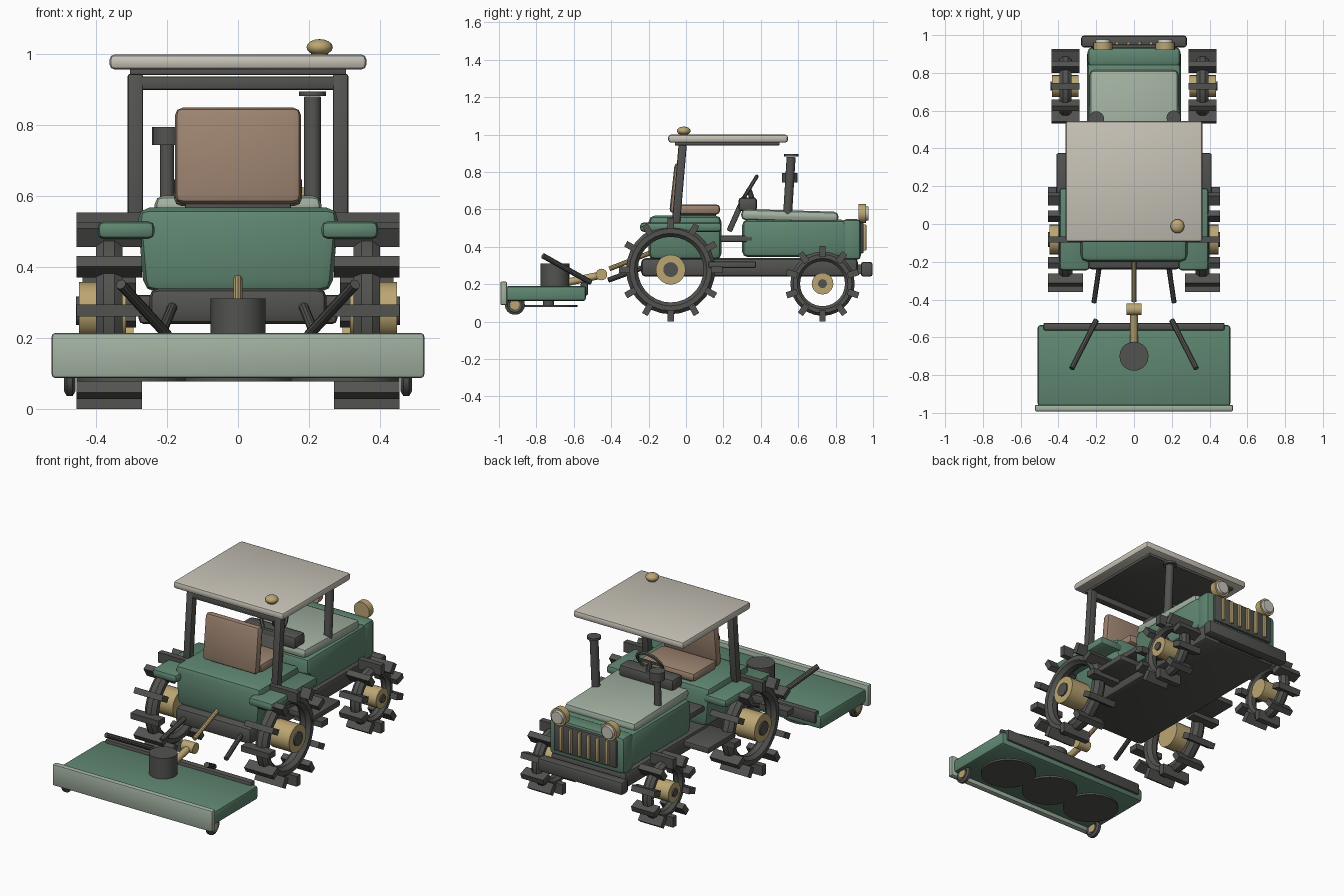
import bpy, bmesh, math
from mathutils import Vector, Matrix

if "Cube" in bpy.data.objects:
    bpy.data.objects.remove(bpy.data.objects["Cube"])


def material(name, rgb):
    m = bpy.data.materials.new(name)
    m.diffuse_color = (*rgb, 1)
    m.use_nodes = True
    m.node_tree.nodes["Principled BSDF"].inputs["Base Color"].default_value = m.diffuse_color
    return m


GREEN = material("green paint", (0.115, 0.24, 0.165))
PALE = material("pale green", (0.36, 0.44, 0.355))
DARK = material("dark grey", (0.085, 0.085, 0.08))
GOLD = material("gold", (0.50, 0.38, 0.17))
BROWN = material("brown seat", (0.33, 0.225, 0.16))
CREAM = material("cream roof", (0.57, 0.54, 0.47))
LENS = material("lamp lens", (0.58, 0.56, 0.50))


def finish(bm, name, mat):
    me = bpy.data.meshes.new(name)
    bm.to_mesh(me)
    bm.free()
    ob = bpy.data.objects.new(name, me)
    bpy.context.collection.objects.link(ob)
    me.materials.append(mat)
    return ob


def box(name, x, y, z, mat, bevel=0.012, tilt=0.0, taper=1.0):
    """Bevelled box from x, y, z ranges; tilt turns about x, taper narrows the bottom."""
    bm = bmesh.new()
    bmesh.ops.create_cube(bm, size=1)
    size = Vector((x[1] - x[0], y[1] - y[0], z[1] - z[0]))
    for v in bm.verts:
        k = taper if v.co.z < 0 else 1
        v.co = Vector((v.co.x * size.x * k, v.co.y * size.y, v.co.z * size.z))
    if bevel:
        bmesh.ops.bevel(bm, geom=bm.edges[:], offset=bevel, segments=2, profile=0.5, affect='EDGES')
    mid = Vector((sum(x) / 2, sum(y) / 2, sum(z) / 2))
    bm.transform(Matrix.Translation(mid) @ Matrix.Rotation(tilt, 4, 'X'))
    return finish(bm, name, mat)


def rod(name, a, b, r, mat, sides=16, r2=None):
    """Capped cylinder or cone between two points."""
    a, b = Vector(a), Vector(b)
    bm = bmesh.new()
    bmesh.ops.create_cone(bm, cap_ends=True, segments=sides, radius1=r,
                          radius2=r if r2 is None else r2, depth=(b - a).length)
    turn = (b - a).to_track_quat('Z', 'Y').to_matrix().to_4x4()
    bm.transform(Matrix.Translation((a + b) / 2) @ turn)
    return finish(bm, name, mat)


def ring(name, center, axis, major, minor, mat, n=28, m=8, stretch=1.0):
    """Torus around an axis; stretch widens it along the axis."""
    bm = bmesh.new()
    loops = []
    for i in range(n):
        a = 2 * math.pi * i / n
        loop = []
        for j in range(m):
            b = 2 * math.pi * (j + 0.5) / m
            r = major + minor * math.cos(b)
            loop.append(bm.verts.new((r * math.cos(a), r * math.sin(a), stretch * minor * math.sin(b))))
        loops.append(loop)
    for i in range(n):
        p, q = loops[i], loops[(i + 1) % n]
        for j in range(m):
            k = (j + 1) % m
            bm.faces.new((p[j], q[j], q[k], p[k]))
    turn = Vector(axis).to_track_quat('Z', 'Y').to_matrix().to_4x4()
    bm.transform(Matrix.Translation(center) @ turn)
    return finish(bm, name, mat)


def lugs(name, center, radius, width, count, mat):
    """Ring of tread blocks around an x axis."""
    bm = bmesh.new()
    for i in range(count):
        turn = Matrix.Rotation(2 * math.pi * i / count, 4, 'X')
        mat4 = (Matrix.Translation(center) @ turn @ Matrix.Translation((0, 0, radius - 0.03))
                @ Matrix.Diagonal((width, 0.034, 0.06, 1)))
        bmesh.ops.create_cube(bm, size=1, matrix=mat4)
    return finish(bm, name, mat)


def wheel(name, s, y, z, outer, major, minor, width, count, hub, cap, hub_x):
    c = (s * 0.363, y, z)
    ring(name + "_tyre", c, (1, 0, 0), major, minor, DARK, stretch=1.2)
    lugs(name + "_lugs", c, outer, width, count, DARK)
    rod(name + "_hub", (s * hub_x[0], y, z), (s * hub_x[1], y, z), hub, GOLD, 20)
    rod(name + "_hub_cap", (s * 0.40, y, z), (s * (hub_x[1] + 0.008), y, z), cap, DARK, 14)


# Chassis, bumper and floor
box("chassis", (-0.25, 0.25), (-0.24, 0.92), (0.24, 0.34), DARK, 0.025)
box("bumper", (-0.28, 0.28), (0.935, 0.998), (0.24, 0.32), DARK, 0.015)
box("bumper_mount", (-0.15, 0.15), (0.89, 0.95), (0.255, 0.305), DARK, 0)
box("floor", (-0.25, 0.25), (0.15, 0.36), (0.425, 0.46), DARK, 0.008)

# Bodywork
box("rear_body", (-0.285, 0.285), (-0.20, 0.19), (0.33, 0.568), GREEN, 0.035, taper=0.93)
box("hood", (-0.25, 0.25), (0.30, 0.86), (0.345, 0.545), GREEN, 0.03)
box("nose", (-0.245, 0.245), (0.835, 0.935), (0.33, 0.548), GREEN, 0.022)
box("hood_cover", (-0.235, 0.235), (0.295, 0.815), (0.535, 0.595), PALE, 0.025, tilt=-0.03)

# Grille and headlamps
box("grille", (-0.205, 0.205), (0.925, 0.95), (0.365, 0.53), DARK, 0.008)
for i in range(6):
    x = -0.15 + 0.06 * i
    box("grille_bar", (x - 0.009, x + 0.009), (0.945, 0.964), (0.38, 0.52), GOLD, 0.003)
for s in (-1, 1):
    rod("headlamp", (s * 0.165, 0.922, 0.578), (s * 0.165, 0.962, 0.578), 0.051, GOLD, 20)
    rod("headlamp_lens", (s * 0.165, 0.955, 0.578), (s * 0.165, 0.976, 0.578), 0.042, LENS, 20, 0.036)

# Wheels, fenders and steps
for s in (-1, 1):
    wheel("rear_wheel", s, -0.082, 0.278, 0.277, 0.207, 0.034, 0.185, 12, 0.08, 0.04, (0.315, 0.448))
    wheel("front_wheel", s, 0.73, 0.203, 0.202, 0.146, 0.028, 0.15, 10, 0.058, 0.024, (0.295, 0.435))
    xs = sorted((s * 0.235, s * 0.395))
    box("fender", xs, (-0.245, 0.19), (0.48, 0.53), GREEN, 0.018)
    box("step", sorted((s * 0.24, s * 0.41)), (0.12, 0.375), (0.287, 0.322), DARK, 0.008)

# Roof, posts and beacon
box("roof", (-0.362, 0.362), (-0.095, 0.545), (0.957, 1.0), CREAM, 0.015)
box("roof_liner", (-0.305, 0.305), (-0.06, 0.50), (0.942, 0.96), DARK, 0.004)
for s in (-1, 1):
    box("roof_post", sorted((s * 0.267, s * 0.311)), (-0.058, -0.014), (0.52, 0.945), DARK, 0.008, tilt=-0.085)
box("roof_crossbar", (-0.29, 0.29), (-0.04, 0.0), (0.90, 0.938), DARK, 0.006)
bm = bmesh.new()
bmesh.ops.create_uvsphere(bm, u_segments=16, v_segments=8, radius=0.037)
bm.transform(Matrix.Translation((0.23, -0.012, 1.02)) @ Matrix.Diagonal((1, 1, 0.62, 1)))
finish(bm, "beacon", GOLD)
rod("beacon_base", (0.23, -0.012, 0.995), (0.23, -0.012, 1.008), 0.024, GOLD)

# Seat
box("seat_base", (-0.15, 0.15), (-0.05, 0.16), (0.56, 0.585), DARK, 0.005)
box("seat_cushion", (-0.18, 0.18), (-0.04, 0.182), (0.573, 0.627), BROWN, 0.02)
box("seat_back", (-0.178, 0.178), (-0.075, -0.022), (0.578, 0.85), BROWN, 0.022, tilt=-0.11)

# Dashboard and steering
box("dashboard", (-0.18, 0.18), (0.28, 0.38), (0.59, 0.665), DARK, 0.02)
box("dash_panel", (-0.06, 0.06), (0.255, 0.285), (0.475, 0.67), DARK, 0.006, tilt=-0.42)
ring("steering_wheel", (0, 0.338, 0.71), (0, -0.85, 0.52), 0.078, 0.010, DARK, 20, 6)
rod("steering_column", (0, 0.36, 0.64), (0, 0.334, 0.712), 0.014, DARK, 10)
box("steering_spoke", (-0.075, 0.075), (0.332, 0.344), (0.704, 0.716), DARK, 0)

# Exhaust pipe and air intake
rod("exhaust_pipe", (0.21, 0.543, 0.57), (0.21, 0.562, 0.88), 0.024, DARK)
rod("exhaust_cap", (0.21, 0.563, 0.882), (0.21, 0.563, 0.895), 0.038, DARK)
rod("intake_pipe", (-0.20, 0.548, 0.57), (-0.20, 0.555, 0.76), 0.02, DARK)
rod("intake_head", (-0.20, 0.555, 0.745), (-0.20, 0.555, 0.796), 0.042, DARK)

# Hitch and drive shaft
rod("top_link", (0, -0.41, 0.282), (0, -0.18, 0.372), 0.013, GOLD, 10)
rod("drive_joint", (-0.04, -0.452, 0.252), (0.04, -0.452, 0.252), 0.031, GOLD)
rod("drive_shaft", (0, -0.45, 0.25), (0, -0.66, 0.205), 0.02, GOLD, 12)
for s in (-1, 1):
    rod("lift_arm", (s * 0.212, -0.415, 0.222), (s * 0.18, -0.20, 0.30), 0.014, DARK, 10)
    rod("deck_bar", (s * 0.33, -0.765, 0.352), (s * 0.2, -0.51, 0.21), 0.015, DARK, 10)

# Mower deck
box("mower_deck", (-0.51, 0.51), (-0.965, -0.535), (0.11, 0.19), GREEN, 0.015)
box("deck_rear_plate", (-0.525, 0.525), (-0.993, -0.957), (0.088, 0.215), PALE, 0.01)
box("deck_front_lip", (-0.48, 0.48), (-0.563, -0.523), (0.14, 0.21), DARK, 0.01)
rod("mower_motor", (0, -0.70, 0.18), (0, -0.70, 0.312), 0.077, DARK, 20)
for x in (-0.3, 0, 0.3):
    rod("blade_disc", (x, -0.735, 0.078), (x, -0.735, 0.09), 0.155, DARK, 28)
    rod("blade_spindle", (x, -0.735, 0.085), (x, -0.735, 0.13), 0.03, DARK, 12)
for s in (-1, 1):
    c = Vector((s * 0.474, -0.915, 0.09))
    ring("caster_tyre", c, (1, 0, 0), 0.04, 0.016, DARK, 18, 6)
    rod("caster_hub", c - Vector((0.014, 0, 0)), c + Vector((0.014, 0, 0)), 0.026, GOLD, 12)

# Smooth curved surfaces, keep edges sharp
bpy.ops.object.select_all(action='SELECT')
bpy.context.view_layer.objects.active = bpy.data.objects["chassis"]
bpy.ops.object.shade_smooth_by_angle(angle=math.radians(35))
